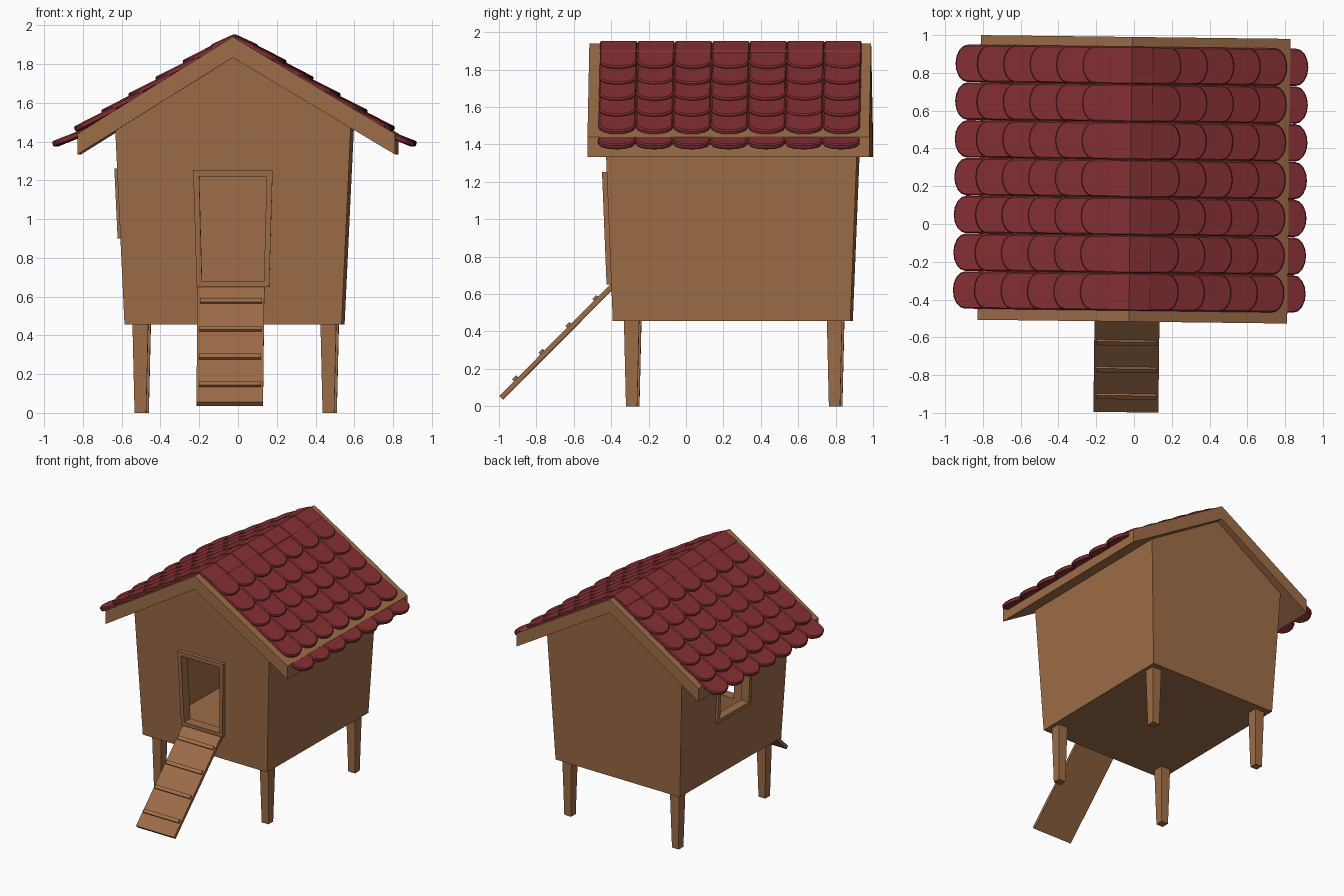
import bpy, bmesh, math, random
from mathutils import Matrix, Vector

if "Cube" in bpy.data.objects:
    bpy.data.objects.remove(bpy.data.objects["Cube"])

random.seed(4)
CX = -0.018                       # ridge line offset
SLOPE, RIDGE, EAVE = 0.61, 1.94, 0.82
# the whole house is turned slightly about its middle
TURN = (Matrix.Translation((0, 0.24, 0)) @ Matrix.Rotation(math.radians(-0.7), 4, 'Z')
        @ Matrix.Translation((0, -0.24, 0)))


def material(name, rgb):
    m = bpy.data.materials.new(name)
    m.diffuse_color = (*rgb, 1)
    m.use_nodes = True
    m.node_tree.nodes["Principled BSDF"].inputs["Base Color"].default_value = m.diffuse_color
    return m


WOOD = material("brown wood", (0.34, 0.152, 0.064))
TILE = material("red tile", (0.235, 0.029, 0.034))


def prism(bm, a, b):
    """Closed solid between two matching loops of points."""
    va = [bm.verts.new(p) for p in a]
    vb = [bm.verts.new(p) for p in b]
    bm.faces.new(va[::-1])
    bm.faces.new(vb)
    n = len(a)
    for i in range(n):
        j = (i + 1) % n
        bm.faces.new((va[i], va[j], vb[j], vb[i]))


def finish(name, bm, mat, bevel=0):
    bmesh.ops.recalc_face_normals(bm, faces=bm.faces)
    bm.transform(TURN)
    me = bpy.data.meshes.new(name)
    bm.to_mesh(me)
    bm.free()
    ob = bpy.data.objects.new(name, me)
    bpy.context.collection.objects.link(ob)
    me.materials.append(mat)
    if bevel:
        mod = ob.modifiers.new("soft edges", 'BEVEL')
        mod.width, mod.segments, mod.limit_method = bevel, 1, 'ANGLE'
        mod.angle_limit = math.radians(50)
    return ob


# outward-leaning walls: half sizes at a given height
def half_x(z): return 0.56 + 0.047 * (z - 0.455)
def half_y(z): return 0.635 + 0.04 * (z - 0.455)


def house_shape(bm, inset, z0, apex):
    def gable(s):
        pts = []
        ze = apex - SLOPE * (0.607 - inset)
        for sx, z in ((-1, z0), (1, z0), (1, ze), (0, apex), (-1, ze)):
            pts.append((CX + sx * (half_x(z) - inset), 0.25 + s * (half_y(z) - inset), z))
        return pts
    prism(bm, gable(-1), gable(1))


# points on the front wall and on the left wall, pushed out by w
def on_front(a, z, w): return (CX + a, 0.25 - half_y(z) - w, z)
def on_left(a, z, w): return (CX - half_x(z) - w, a, z)


DOOR_OUT = [(-0.187, 0.65), (0.187, 0.65), (0.205, 1.253), (-0.205, 1.253)]
DOOR_IN = [(-0.160, 0.68), (0.160, 0.68), (0.174, 1.22), (-0.174, 1.22)]
WIN_OUT = [(0.05, 0.90), (0.47, 0.90), (0.47, 1.26), (0.05, 1.26)]
WIN_IN = [(0.08, 0.93), (0.44, 0.93), (0.44, 1.23), (0.08, 1.23)]

# house body, hollowed with door and window openings
bm = bmesh.new()
house_shape(bm, 0, 0.457, 1.845)
body = finish("house_body", bm, WOOD)
cutters = []
bm = bmesh.new()
house_shape(bm, 0.05, 0.51, 1.77)
cutters.append(finish("room_cutter", bm, WOOD))
for wall, pts in ((on_front, DOOR_IN), (on_left, WIN_IN)):
    bm = bmesh.new()
    prism(bm, [wall(a, z, 0.08) for a, z in pts], [wall(a, z, -0.12) for a, z in pts])
    cutters.append(finish("opening_cutter", bm, WOOD))
for c in cutters:
    c.hide_render = True
    mod = body.modifiers.new("cut", 'BOOLEAN')
    mod.operation, mod.solver, mod.object = 'DIFFERENCE', 'EXACT', c
dg = bpy.context.evaluated_depsgraph_get()
cut_mesh = bpy.data.meshes.new_from_object(body.evaluated_get(dg))
body.modifiers.clear()
body.data = cut_mesh
for c in cutters:
    bpy.data.objects.remove(c)

# door and window frames, four mitred bars each
for name, wall, out, inn, depth in (("door_frame", on_front, DOOR_OUT, DOOR_IN, 0.03),
                                    ("window_frame", on_left, WIN_OUT, WIN_IN, 0.02)):
    bm = bmesh.new()
    for i in range(4):
        j = (i + 1) % 4
        quad = (out[i], out[j], inn[j], inn[i])
        prism(bm, [wall(a, z, depth) for a, z in quad], [wall(a, z, -0.02) for a, z in quad])
    bmesh.ops.remove_doubles(bm, verts=bm.verts, dist=0.0005)
    finish(name, bm, WOOD)

# tapered legs
for sy, side in ((-0.285, "front"), (0.80, "back")):
    for sx, hand in ((-0.497, "left"), (0.473, "right")):
        bm = bmesh.new()
        def square(h, z):
            return [(sx + i * h, sy + j * h, z) for i, j in ((-1, -1), (1, -1), (1, 1), (-1, 1))]
        prism(bm, square(0.03, 0), square(0.041, 0.47))
        finish(f"{side}_{hand}_leg", bm, WOOD)

# roof boards, one folded slab
profile = [(-EAVE, 0), (0, 0), (EAVE, 0), (EAVE, -0.107), (0, -0.107), (-EAVE, -0.107)]
loop = [(CX * (d == 0) + d, RIDGE - SLOPE * abs(d) + dz) for d, dz in profile]
bm = bmesh.new()
prism(bm, [(x, -0.517, z) for x, z in loop], [(x, 0.99, z) for x, z in loop])
finish("roof_boards", bm, WOOD)

# round-ended tiles: outline as (up the slope, across)
R, ARC, LEN, THICK = 0.099, 0.07, 0.245, 0.031
outline = [(LEN, R), (LEN, -R)]
for i in range(9):
    a = math.pi * i / 8
    outline.append((ARC * (1 - math.sin(a)), -R * math.cos(a)))
for s, hand in ((-1, "left"), (1, "right")):
    bm = bmesh.new()
    for row, d in enumerate((0.925, 0.81, 0.67, 0.53, 0.39, 0.25)):
        for k in range(7):
            th = math.radians((22 if row == 0 else 26.5) + random.uniform(-1, 1))
            base = Vector((CX + s * d, -0.36 + 0.2 * k,
                           RIDGE - SLOPE * d + (-0.005 if row == 0 else 0.002)))
            up = Vector((-s * math.cos(th), 0, math.sin(th)))
            nor = Vector((s * math.sin(th), 0, math.cos(th)))
            low = [base + up * u + Vector((0, v, 0)) for u, v in outline]
            prism(bm, low, [p + nor * THICK for p in low])
    finish(f"{hand}_roof_tiles", bm, TILE, 0.007)

# folded ridge caps
bm = bmesh.new()
cap = [(-0.113, 1.870), (-0.113, 1.900), (0, 1.952), (0.113, 1.900), (0.113, 1.870), (0, 1.922)]
for k in range(7):
    y = -0.36 + 0.2 * k
    prism(bm, [(CX + x, y - 0.099, z) for x, z in cap], [(CX + x, y + 0.099, z) for x, z in cap])
finish("ridge_caps", bm, TILE, 0.005)

# ramp with cleats
RX = -0.028
bm = bmesh.new()
side = [(-0.40, 0.655), (-0.997, 0.055), (-0.979, 0.036), (-0.382, 0.636)]
prism(bm, [(RX - 0.172, y, z) for y, z in side], [(RX + 0.172, y, z) for y, z in side])
finish("ramp_board", bm, WOOD)
bm = bmesh.new()
for zc in (0.574, 0.43, 0.287, 0.145):
    yc = -0.40 - (0.655 - zc)
    side = [(yc + 0.7 * (u - w), zc + 0.7 * (u + w))
            for u, w in ((-0.014, -0.004), (0.014, -0.004), (0.014, 0.013), (-0.014, 0.013))]
    prism(bm, [(RX - 0.16, y, z) for y, z in side], [(RX + 0.16, y, z) for y, z in side])
finish("ramp_cleats", bm, WOOD)
